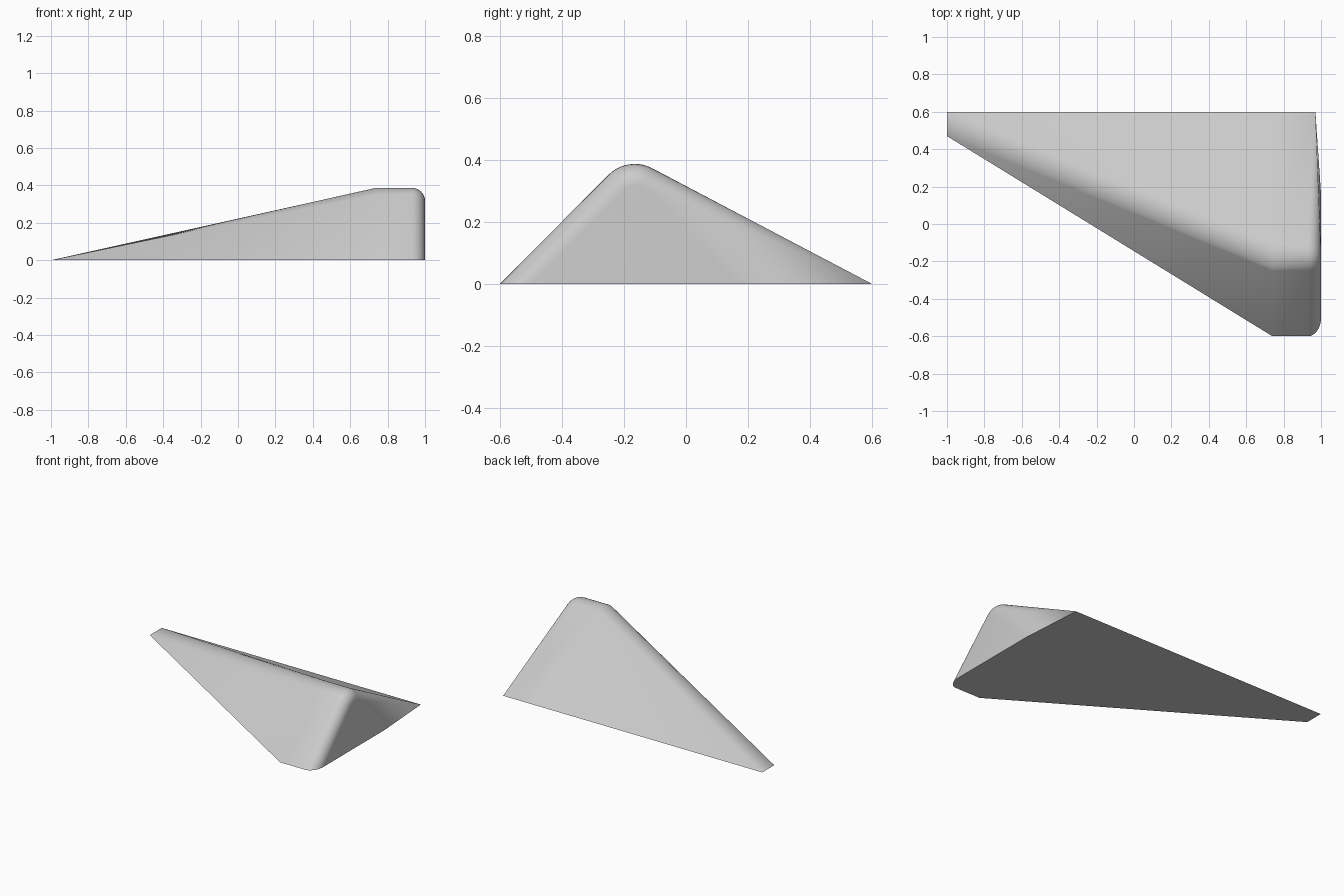
import bpy, bmesh
from math import sin, cos, pi, radians

cube = bpy.data.objects.get("Cube")
if cube:
    bpy.data.objects.remove(cube)

# Plain grey material
grey = bpy.data.materials.new("light grey")
grey.use_nodes = True
colour = (0.6, 0.6, 0.6, 1)
grey.diffuse_color = colour
grey.node_tree.nodes["Principled BSDF"].inputs["Base Color"].default_value = colour

ARC, END = 10, 8                 # steps of the ridge and end rounding
RIDGE_Y, RIDGE_Z, RIDGE_R = -0.165, 0.267, 0.12
ROUND = 0.07


def section(x, inset=0):
    """Triangular profile with a rounded ridge, shrunk inwards by inset."""
    pts = [(x, -0.6 + inset * 1.414, 0)]
    for i in range(ARC + 1):
        a = radians(135 - 72 * i / ARC)
        r = RIDGE_R - inset
        pts.append((x, RIDGE_Y + r * cos(a), RIDGE_Z + r * sin(a)))
    return pts + [(0.97 if x > 0.9 else x, 0.6, 0)]


# Thin left edge, full profile, then rings rounding over to the right end
tip = [(-1, 0.47, 0)]
tip += [(-1, 0.47 + 0.13 * i / ARC, 0) for i in range(ARC + 1)]
tip += [(-1, 0.6, 0)]
rings = [tip, section(0.74)]
for i in range(END + 1):
    a = pi / 2 * i / END
    rings.append(section(1 - ROUND + ROUND * sin(a), ROUND * (1 - cos(a))))

bm = bmesh.new()
rows = [[bm.verts.new(p) for p in ring] for ring in rings]
for a, b in zip(rows, rows[1:]):
    for i in range(len(a) - 1):
        bm.faces.new((a[i], b[i], b[i + 1], a[i + 1]))

# Right end, folded slightly towards the back corner, and the flat underside
last = rows[-1]
fold = bm.verts.new((1, 0.16, 0))
bm.faces.new(last[:-1] + [fold])
bm.faces.new((last[-2], last[-1], fold))
bm.faces.new([r[0] for r in rows] + [fold] + [r[-1] for r in reversed(rows)])
bmesh.ops.remove_doubles(bm, verts=bm.verts, dist=0.0005)
bmesh.ops.recalc_face_normals(bm, faces=bm.faces)

mesh = bpy.data.meshes.new("wedge_body")
bm.to_mesh(mesh)
bm.free()
mesh.materials.append(grey)
body = bpy.data.objects.new("wedge_body", mesh)
bpy.context.collection.objects.link(body)

# Smooth the rounding while keeping the base and tip edges crisp
bpy.ops.object.select_all(action="DESELECT")
body.select_set(True)
bpy.context.view_layer.objects.active = body
bpy.ops.object.shade_smooth_by_angle(angle=radians(30))
